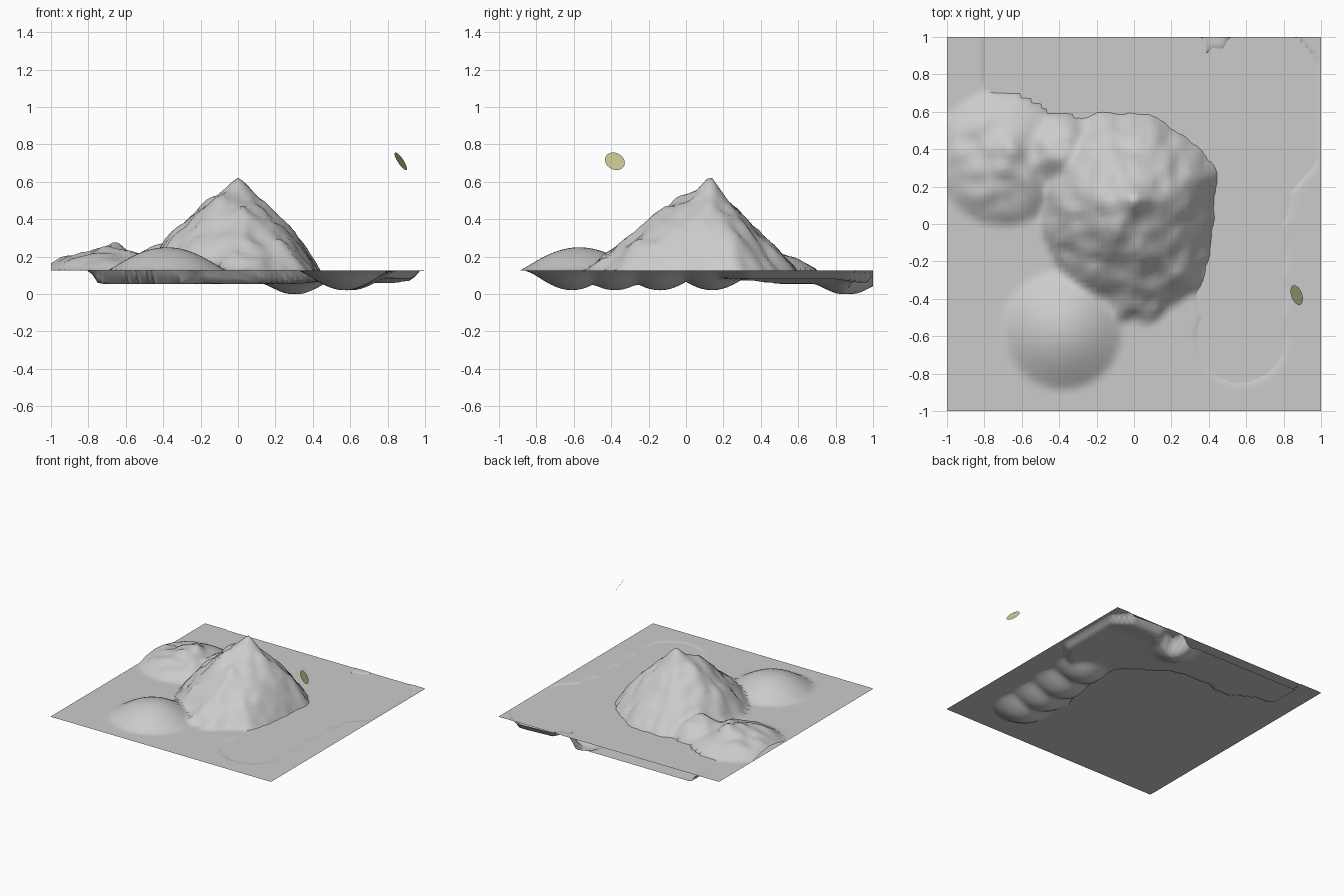
import bpy, bmesh, math
from mathutils import Vector, noise

if "Cube" in bpy.data.objects:
    bpy.data.objects.remove(bpy.data.objects["Cube"])

LAND, WATER, N = 0.125, 0.121, 72


def material(name, rgb):
    m = bpy.data.materials.new(name)
    m.diffuse_color = (*rgb, 1)
    m.use_nodes = True
    m.node_tree.nodes["Principled BSDF"].inputs["Base Color"].default_value = m.diffuse_color
    return m


def finish(name, bm, mat, smooth=False):
    me = bpy.data.meshes.new(name)
    bm.to_mesh(me)
    bm.free()
    me.materials.append(mat)
    for p in me.polygons:
        p.use_smooth = smooth
    ob = bpy.data.objects.new(name, me)
    bpy.context.collection.objects.link(ob)
    return ob


def smooth01(t):
    t = max(0.0, min(1.0, t))
    return t * t * (3 - 2 * t)


def lerp_table(table, t):
    for (a, va), (b, vb) in zip(table, table[1:]):
        if t <= b:
            return va + (vb - va) * (t - a) / (b - a)
    return table[-1][1]


def bump(x, y, cx, cy, r):
    d = math.hypot(x - cx, y - cy) / r
    return (1 - d * d) ** 1.5 if d < 1 else 0.0


# Shoreline of the sea behind the mountain
SHORE = [(-.8, 1.3), (-.8, .73), (-.7, .64), (-.6, .59), (-.45, .53), (-.28, .54),
         (-.19, .59), (0, .57), (.12, .56), (.2, .48), (.31, .42), (.41, .32),
         (.42, .2), (.42, .1), (.6, .1), (.8, .12), (.86, .18), (.98, .32),
         (.98, .88), (.9, .97), (.85, 1.02), (.5, 1.01), (.48, .94), (.38, .91),
         (.35, 1.02), (.3, 1.3)]
EDGES = list(zip(SHORE, SHORE[1:] + SHORE[:1]))


def shore_depth(x, y):
    """Distance inside the shoreline, 0 on land."""
    inside, best = False, 9.0
    for (ax, ay), (bx, by) in EDGES:
        if (ay > y) != (by > y) and x < ax + (bx - ax) * (y - ay) / (by - ay):
            inside = not inside
        dx, dy = bx - ax, by - ay
        t = max(0, min(1, ((x - ax) * dx + (y - ay) * dy) / (dx * dx + dy * dy)))
        best = min(best, math.hypot(x - ax - t * dx, y - ay - t * dy))
    return best if inside else 0.0


# Mountain: footprint radius by angle, and slope profile by relative radius
PEAK = (0.0, 0.13)
FOOT = [(-180, .49), (-160, .53), (-140, .55), (-122, .6), (-105, .61), (-85, .68),
        (-72, .61), (-55, .6), (-40, .5), (-20, .44), (0, .43), (20, .47), (40, .44),
        (60, .42), (75, .46), (100, .46), (115, .5), (135, .5), (160, .49), (180, .49)]
SLOPE = [(0, .635), (.1, .59), (.22, .53), (.45, .45), (.6, .38), (.75, .3),
         (.9, .2), (1, .122), (1.3, -.1)]


def mountain(x, y):
    dx, dy = x - PEAK[0], y - PEAK[1]
    r, a = math.hypot(dx, dy), math.degrees(math.atan2(dy, dx))
    t = r / lerp_table(FOOT, a)
    if t > 1.25:
        return -1.0
    h = lerp_table(SLOPE, t)
    mid = 4 * t * (1 - t) if t < 1 else 0.0
    h -= .06 * mid * max(0, dy / (r + 1e-6))                 # hollow back slope
    h -= .045 * mid * max(0, -dy / (r + 1e-6))
    h += .06 * math.exp(-((x + .1) ** 2 + (y + .05) ** 2) / .01)   # front shoulder
    h -= .035 * math.exp(-((x - .02) ** 2 + (y - .03) ** 2) / .003)
    rough = noise.noise(Vector((x * 9, y * 9, 3))) + .5 * noise.noise(Vector((x * 19, y * 19, 7)))
    return h + .032 * rough * min(1, t * 3)


def height(x, y):
    z = LAND
    # sea bed, shallower on the right
    d = shore_depth(x, y)
    if d:
        bed = .055 + .027 * smooth01((x - .3) / .3) * smooth01((1.0 - y) / .25)
        z -= (LAND - bed) * smooth01(d / .06)
        z -= .06 * bump(x, y, .31, .86, .18)
    # river channel pressed in as a row of hollows
    hollow = max(bump(x, y, cx, cy, .25) for cx, cy in
                 ((.57, -.61), (.57, -.38), (.58, -.14), (.6, .14)))
    z = min(z, LAND - .105 * hollow)
    # smooth round hill
    q = math.hypot(x + .38, y + .57) / .32
    if q < 1:
        z = max(z, LAND + .125 * (1 - q * q) ** 1.2)
    # rugged low hills on the left
    lump = .02 * noise.noise(Vector((x * 10, y * 10, 1)))
    for cx, cy, r, h in ((-.7, .35, .36, .11), (-.4, .38, .22, .13)):
        q = math.hypot(x - cx, y - cy) / r
        if q < 1:
            z = max(z, LAND + h * (1 - q ** 2.2) + lump * 1.8 * (1 - q * q))
    if x < -.5:
        z += .035 * bump(x, y, -.68, .35, .12)
    return max(z, mountain(x, y), 0.0)


grey = material("stone grey", (.6, .6, .6))
yellow = material("pale yellow", (.6, .62, .29))

# Terrain sheet
bm = bmesh.new()
bmesh.ops.create_grid(bm, x_segments=N, y_segments=N, size=1)
for v in bm.verts:
    v.co.z = height(v.co.x, v.co.y)
finish("terrain", bm, grey, True)

# Water sheet
bm = bmesh.new()
bmesh.ops.create_grid(bm, x_segments=1, y_segments=1, size=1)
for v in bm.verts:
    v.co.z = WATER
finish("water", bm, grey)

# Sun disc
bm = bmesh.new()
bmesh.ops.create_circle(bm, cap_ends=True, segments=32, radius=.055)
sun = finish("sun_disc", bm, yellow)
sun.location = (.87, -.38, .71)
sun.rotation_euler = Vector((.8, .28, .53)).to_track_quat('Z', 'Y').to_euler()
